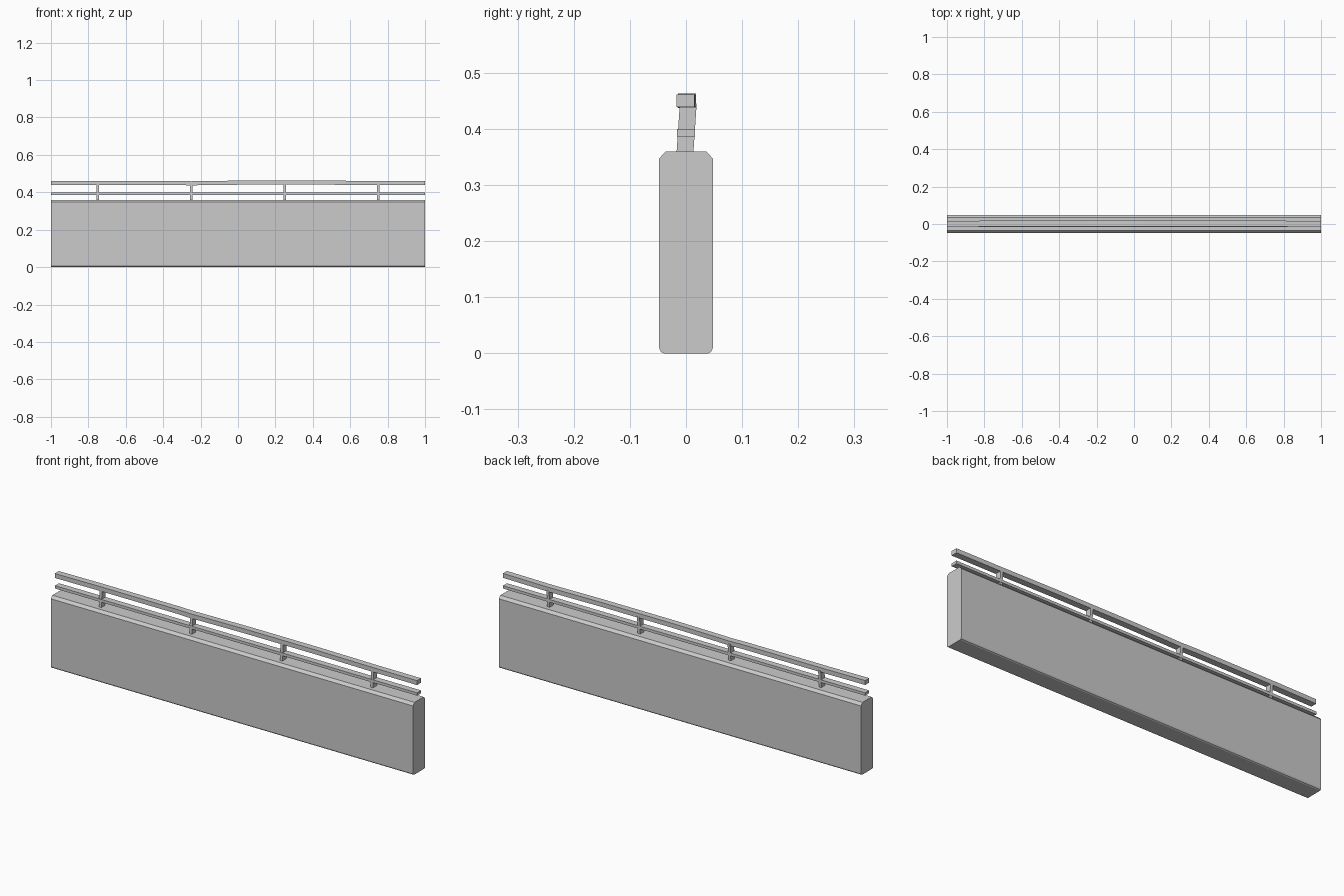
import bpy, bmesh

cube = bpy.data.objects.get("Cube")
if cube:
    bpy.data.objects.remove(cube, do_unlink=True)

grey = bpy.data.materials.new("concrete grey")
grey.use_nodes = True
colour = (0.6, 0.6, 0.6, 1)
grey.diffuse_color = colour
grey.node_tree.nodes["Principled BSDF"].inputs["Base Color"].default_value = colour


def loft(name, sections):
    """Skin a row of equally sized closed sections and cap both ends."""
    bm = bmesh.new()
    rings = [[bm.verts.new(p) for p in s] for s in sections]
    n = len(rings[0])
    for a, b in zip(rings, rings[1:]):
        for i in range(n):
            j = (i + 1) % n
            bm.faces.new((a[i], a[j], b[j], b[i]))
    bm.faces.new(rings[0][::-1])
    bm.faces.new(rings[-1])
    bmesh.ops.recalc_face_normals(bm, faces=bm.faces)
    mesh = bpy.data.meshes.new(name)
    bm.to_mesh(mesh)
    bm.free()
    mesh.materials.append(grey)
    obj = bpy.data.objects.new(name, mesh)
    bpy.context.collection.objects.link(obj)
    return obj


def rail_section(x, y, z, half_depth, half_height):
    return [(x, y + sy * half_depth, z + sz * half_height)
            for sy, sz in ((-1, -1), (1, -1), (1, 1), (-1, 1))]


# Solid wall with chamfered long edges
half = [(0.04, 0), (0.045, 0.003), (0.048, 0.01), (0.048, 0.347), (0.036, 0.36)]
profile = half + [(-y, z) for y, z in reversed(half)]
loft("parapet_wall", [[(x, y, z) for y, z in profile] for x in (-1, 1)])

# Slightly uneven handrail
path = [(-1, -0.001, 0.45), (-0.78, 0.002, 0.45), (-0.33, 0.002, 0.45),
        (-0.25, 0.002, 0.448), (-0.2, 0.002, 0.449), (0.05, 0.002, 0.452),
        (0.45, 0.002, 0.452), (0.75, 0.002, 0.449), (0.95, 0, 0.45),
        (1, -0.001, 0.45)]
loft("top_rail", [rail_section(x, y, z, 0.016, 0.011) for x, y, z in path])

# Thin middle rail
loft("middle_rail", [rail_section(x, 0, 0.393, 0.016, 0.007) for x in (-1, 1)])

# Leaning posts
for i in range(4):
    x = -0.75 + 0.5 * i
    ends = [(-0.002, 0.355), (0.004, 0.445)]
    loft(f"post_{i + 1}", [[(x + sx * 0.007, y + sy * 0.015, z)
                            for sx, sy in ((-1, -1), (1, -1), (1, 1), (-1, 1))]
                           for y, z in ends])
